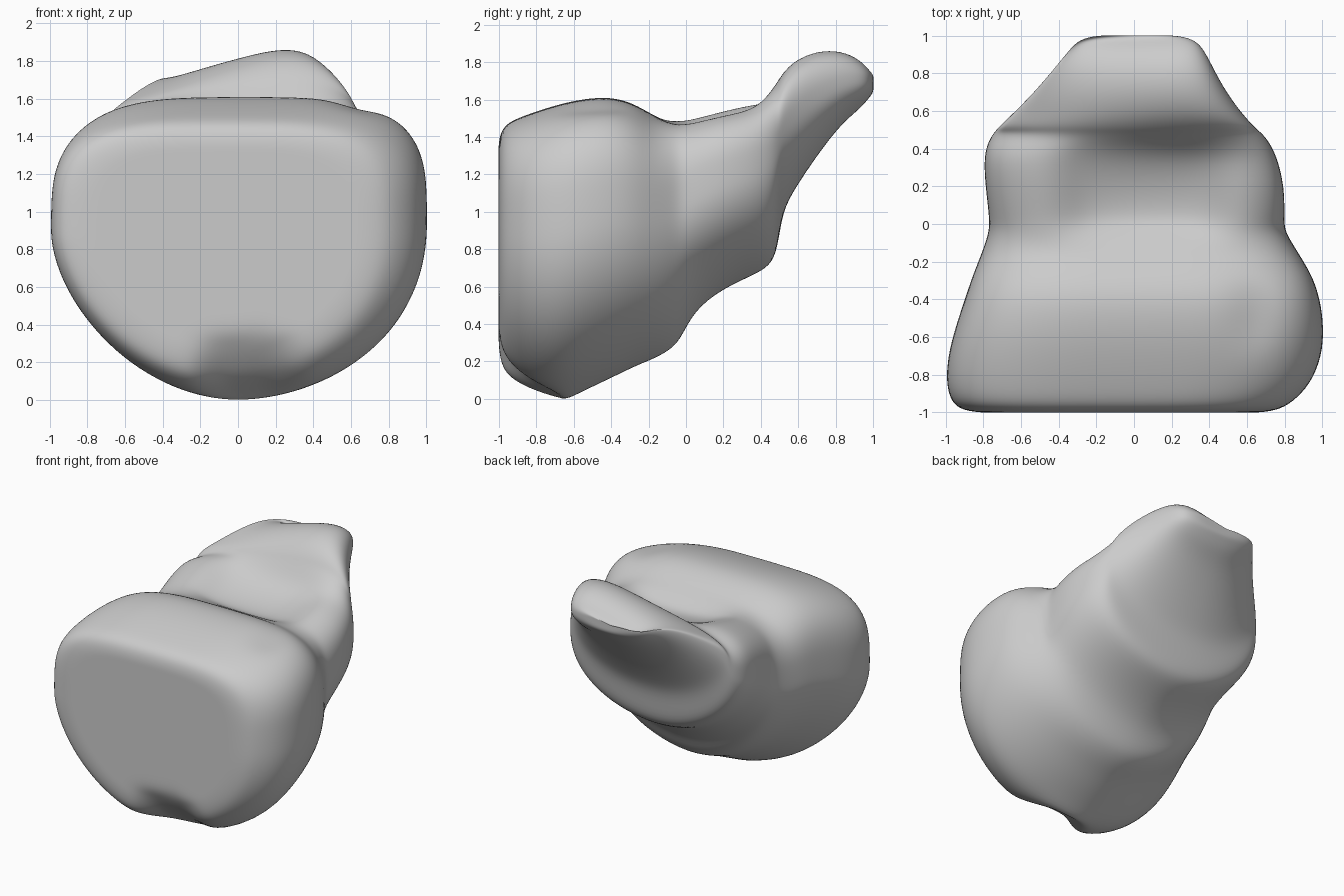
import bpy, bmesh
from math import cos, sin, pi, exp

cube = bpy.data.objects.get("Cube")
if cube:
    bpy.data.objects.remove(cube)

SIDES = 56

# Body sections from front to back: y, left x, right x, bottom z, top z
SECTIONS = [
    (-.99, -.91, .76, .14, 1.43),
    (-.95, -.97, .84, .08, 1.48),
    (-.85, -1.0, .94, .02, 1.52),
    (-.7, -.99, 1.0, -.015, 1.57),
    (-.55, -.95, 1.01, .04, 1.605),
    (-.4, -.9, .99, .11, 1.615),
    (-.28, -.86, .95, .17, 1.58),
    (-.18, -.82, .89, .21, 1.52),
    (-.1, -.79, .84, .25, 1.51),
    (-.03, -.77, .80, .31, 1.52),
    (.04, -.77, .80, .47, 1.53),
    (.2, -.79, .80, .59, 1.57),
    (.36, -.80, .76, .66, 1.60),
    (.45, -.77, .71, .71, 1.67),
    (.49, -.74, .67, .80, 1.72),
    (.515, -.72, .64, 1.0, 1.76),
    (.58, -.65, .58, 1.12, 1.84),
    (.7, -.53, .49, 1.3, 1.90),
    (.83, -.42, .42, 1.47, 1.90),
    (.93, -.34, .37, 1.55, 1.85),
    (.98, -.29, .32, 1.61, 1.79),
]


def power(value, exponent):
    return (1 if value >= 0 else -1) * abs(value) ** exponent


def bump(value, centre, width, sharpness=2):
    return exp(-abs((value - centre) / width) ** sharpness)


def lip_amount(y):
    """Blend from the main block (0) to the rear lip (1)."""
    return min(max((y - .36) / .25, 0), 1)


def sculpt(x, y, z, upper):
    """Press the hollows and the lean of the rear lip into the plain loft."""
    # seat hollow between front block and lip, and a dent on the left shoulder
    z -= .14 * upper ** .5 * bump(x, .06, .42, 4) * bump(y, .17, .24, 4)
    z -= .05 * upper ** .5 * bump(x, .64, .12) * bump(y, -.48, .12)
    # rear lip rises towards the left
    z += lip_amount(y) * (.27 * x - .085) * upper
    # scooped notch under the front face
    if y < -.65 and z < .36:
        fade = min((-.65 - y) * 4, 1)
        y += (.36 - z) * .62 * bump(x, .06, .24, 4) * fade
    return x, y, z


def ring(bm, section, scale=1.0, shift=0.0):
    y, left, right, bottom, top = section
    cx, half = (left + right) / 2, (right - left) / 2
    lip = lip_amount(y)
    cz = bottom + (top - bottom) * (.58 - .06 * lip)
    verts = []
    for i in range(SIDES):
        angle = 2 * pi * i / SIDES
        c, s = cos(angle), sin(angle)
        if s > 0:
            roundness = .57 + .21 * lip
        else:
            # the underside is leaner on the right than on the left
            roundness = 1.05 - .09 * c - .1 * lip
        x = cx + half * scale * power(c, roundness)
        height = top - cz if s > 0 else cz - bottom
        z = cz + height * scale * power(s, roundness)
        verts.append(bm.verts.new(sculpt(x, y + shift, z, max(s, 0) * scale)))
    return verts


def bridge(bm, first, second):
    for i in range(SIDES):
        j = (i + 1) % SIDES
        bm.faces.new((first[i], first[j], second[j], second[i]))


# Loft the body, with inset rings to keep both ends closed and smooth
bm = bmesh.new()
front, back = SECTIONS[0], SECTIONS[-1]
rings = [ring(bm, front, s, -.012) for s in (.3, .55, .7, .8, .88)]
rings += [ring(bm, section) for section in SECTIONS]
rings += [ring(bm, back, s, .022) for s in (.7, .35)]
for first, second in zip(rings, rings[1:]):
    bridge(bm, first, second)
bm.faces.new(rings[0])
bm.faces.new(rings[-1])
bmesh.ops.recalc_face_normals(bm, faces=bm.faces)

mesh = bpy.data.meshes.new("boulder_body")
bm.to_mesh(mesh)
bm.free()
body = bpy.data.objects.new("boulder_body", mesh)
bpy.context.collection.objects.link(body)

# Plain grey surface
grey = bpy.data.materials.new("plain_grey")
grey.use_nodes = True
colour = (.6, .6, .6, 1)
grey.diffuse_color = colour
grey.node_tree.nodes["Principled BSDF"].inputs["Base Color"].default_value = colour
mesh.materials.append(grey)

# Soft rounded finish
subsurf = body.modifiers.new("soften", "SUBSURF")
subsurf.levels = subsurf.render_levels = 2
mesh.polygons.foreach_set("use_smooth", [True] * len(mesh.polygons))
